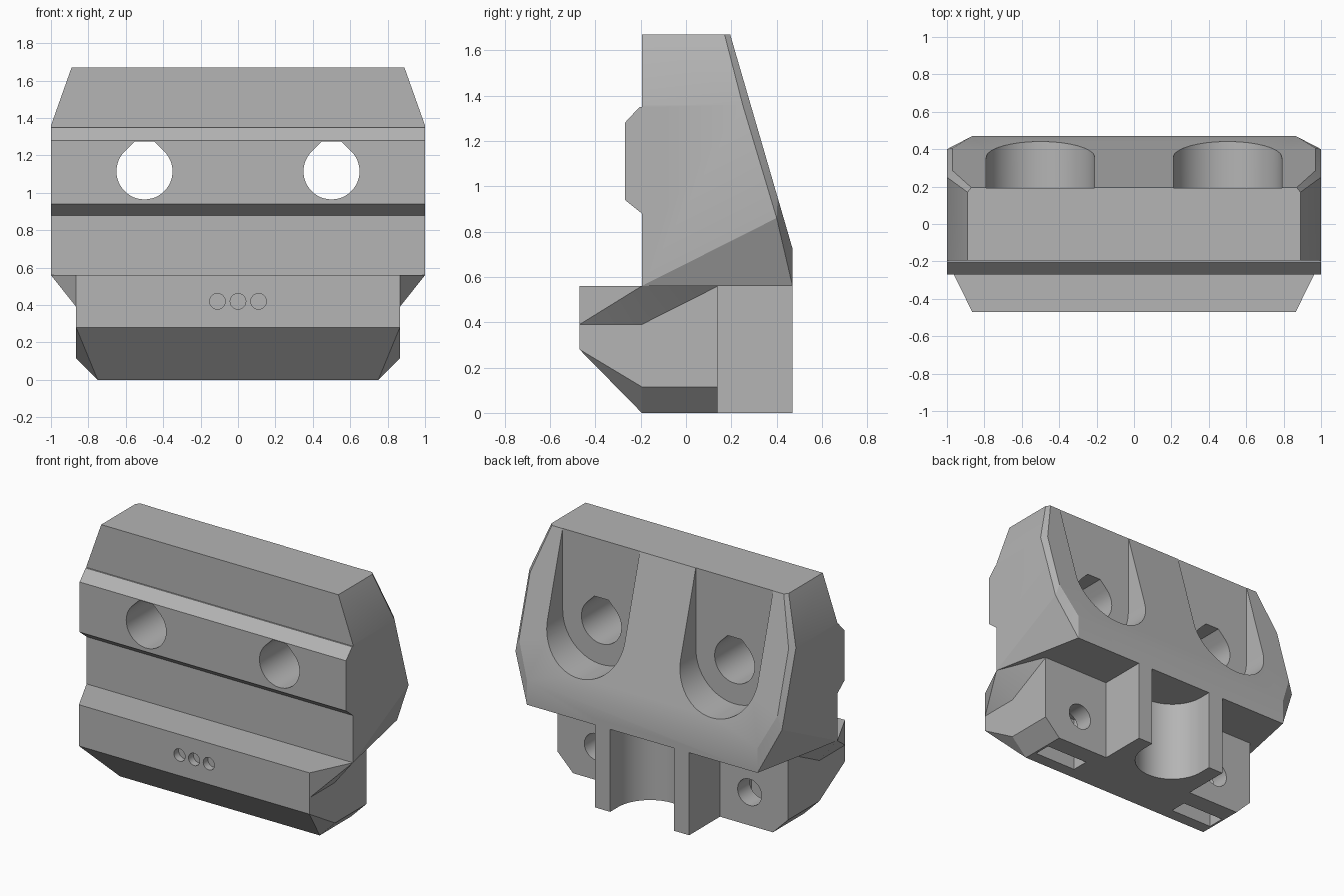
import bpy, bmesh, math
from mathutils import Vector

if "Cube" in bpy.data.objects:
    bpy.data.objects.remove(bpy.data.objects["Cube"])

grey = bpy.data.materials.new("grey plastic")
grey.diffuse_color = (0.46, 0.46, 0.46, 1)
grey.use_nodes = True
grey.node_tree.nodes["Principled BSDF"].inputs["Base Color"].default_value = grey.diffuse_color


def rear(z):
    """y of the sloping rear face at height z"""
    return 0.47 - 0.291 * (z - 0.725)


def hull(name, points, mirror=False, clip_y=None):
    """Convex solid around points, optionally mirrored in x and cut off in front of clip_y."""
    if mirror:
        points = points + [(-x, y, z) for x, y, z in points]
    bm = bmesh.new()
    for p in points:
        bm.verts.new(p)

    def wrap():
        res = bmesh.ops.convex_hull(bm, input=bm.verts[:])
        junk = {g for g in res["geom_interior"] + res["geom_unused"]
                if isinstance(g, bmesh.types.BMVert)}
        bmesh.ops.delete(bm, geom=list(junk), context='VERTS')
    wrap()
    if clip_y is not None:
        bmesh.ops.bisect_plane(bm, geom=bm.verts[:] + bm.edges[:] + bm.faces[:],
                               plane_co=(0, clip_y, 0), plane_no=(0, 1, 0), clear_inner=True)
        bmesh.ops.delete(bm, geom=bm.faces[:], context='FACES_KEEP_BOUNDARY')
        wrap()
    bmesh.ops.dissolve_limit(bm, angle_limit=0.002, verts=bm.verts[:], edges=bm.edges[:])
    bmesh.ops.recalc_face_normals(bm, faces=bm.faces[:])
    mesh = bpy.data.meshes.new(name)
    bm.to_mesh(mesh)
    bm.free()
    mesh.materials.append(grey)
    ob = bpy.data.objects.new(name, mesh)
    bpy.context.collection.objects.link(ob)
    return ob


def box(name, x0, x1, y0, y1, z0, z1):
    return hull(name, [(x, y, z) for x in (x0, x1) for y in (y0, y1) for z in (z0, z1)])


def prism(name, outline, y0, y1):
    """Outline in (x, z) extruded along y."""
    return hull(name, [(x, y, z) for x, z in outline for y in (y0, y1)])


def arc(cx, cz, r, a0, a1, n):
    return [(cx + r * math.cos(math.radians(a0 + (a1 - a0) * i / n)),
             cz + r * math.sin(math.radians(a0 + (a1 - a0) * i / n))) for i in range(n + 1)]


def combine(target, other, op):
    mod = target.modifiers.new(op, 'BOOLEAN')
    mod.operation, mod.object, mod.solver = op, other, 'EXACT'
    bpy.context.view_layer.objects.active = target
    bpy.ops.object.modifier_apply(modifier=mod.name)
    bpy.data.objects.remove(other)


# upper block with chamfered corners
body = hull("mount_body", [
    (1, -.195, .56), (1, .40, .86), (1, .25, 1.36), (1, -.195, 1.36),
    (.89, -.195, 1.67), (.89, .17, 1.67), (.87, .195, 1.67),
    (.97, rear(1.36), 1.36), (.97, rear(.95), .95),
    (.865, .47, .725), (.865, .47, .56), (.865, .142, .56)], mirror=True)

# front rail
rail = hull("rail", [(1, y, z) for y, z in (
    (-.1, .88), (-.195, .88), (-.27, .94), (-.27, 1.28), (-.205, 1.35), (-.1, 1.35))], mirror=True)

# flared lip at the waist
lip = hull("lip", [(1, -.195, .56), (.865, -.47, .56), (.865, -.47, .39),
                   (.865, -.195, .39), (.865, .142, .56)], mirror=True)

# lower block with chamfered base
base = hull("base", [
    (.865, -.47, .56), (.865, -.47, .28), (.865, -.195, .115), (.865, .14, .115),
    (.865, .14, .56), (.75, -.195, 0), (.75, .14, 0)], mirror=True)

# rear centre socket block
socket = box("socket", -.353, .353, 0, .47, 0, .6)
for part in (rail, lip, base, socket):
    combine(body, part, 'UNION')

cutters = []
floor = .193
for s in (-1, 1):
    cx, cz = s * .5, 1.115

    # screw hole with flattened teardrop top
    drop = arc(cx, cz, .15, 135, 405, 36) + [(cx - .052, cz + .16), (cx + .052, cz + .16)]
    cutters.append(prism("screw_hole", drop, -.5, .6))

    # U-shaped recess, open at the top
    def u_shape(r):
        return arc(cx, cz, r, 180, 360, 32) + [(cx - r, 1.8), (cx + r, 1.8)]
    cutters.append(prism("recess", u_shape(.29), floor, .7))

    # sloped rim of the recess
    rim = [(x, rear(z) - .05, z) for x, z in u_shape(.29)]
    rim += [(x, rear(z) + .05, z) for x, z in u_shape(.41)]
    cutters.append(hull("recess_rim", rim, clip_y=floor))

    # bolt hole and nut slot in each ear
    cutters.append(prism("bolt_hole", arc(s * .575, .225, .09, 0, 345, 23), -.2, .3))
    cutters.append(box("nut_slot", s * .575 - .16, s * .575 + .16, -.11, .01, -.1, .37))

# vertical channel in the socket block
channel = arc(0, .385, .24, 180, 360, 32) + [(-.24, .6), (.24, .6)]
cutters.append(hull("channel", [(x, y, z) for x, y in channel for z in (-.1, .56)]))

# three small dimples on the front
for i in (-1, 0, 1):
    cutters.append(prism("dimple", arc(i * .11, .42, .042, 0, 345, 23), -.6, -.42))

for c in cutters:
    combine(body, c, 'DIFFERENCE')

bpy.ops.object.select_all(action='DESELECT')
body.select_set(True)
bpy.context.view_layer.objects.active = body
bpy.ops.object.shade_smooth_by_angle(angle=math.radians(20))
